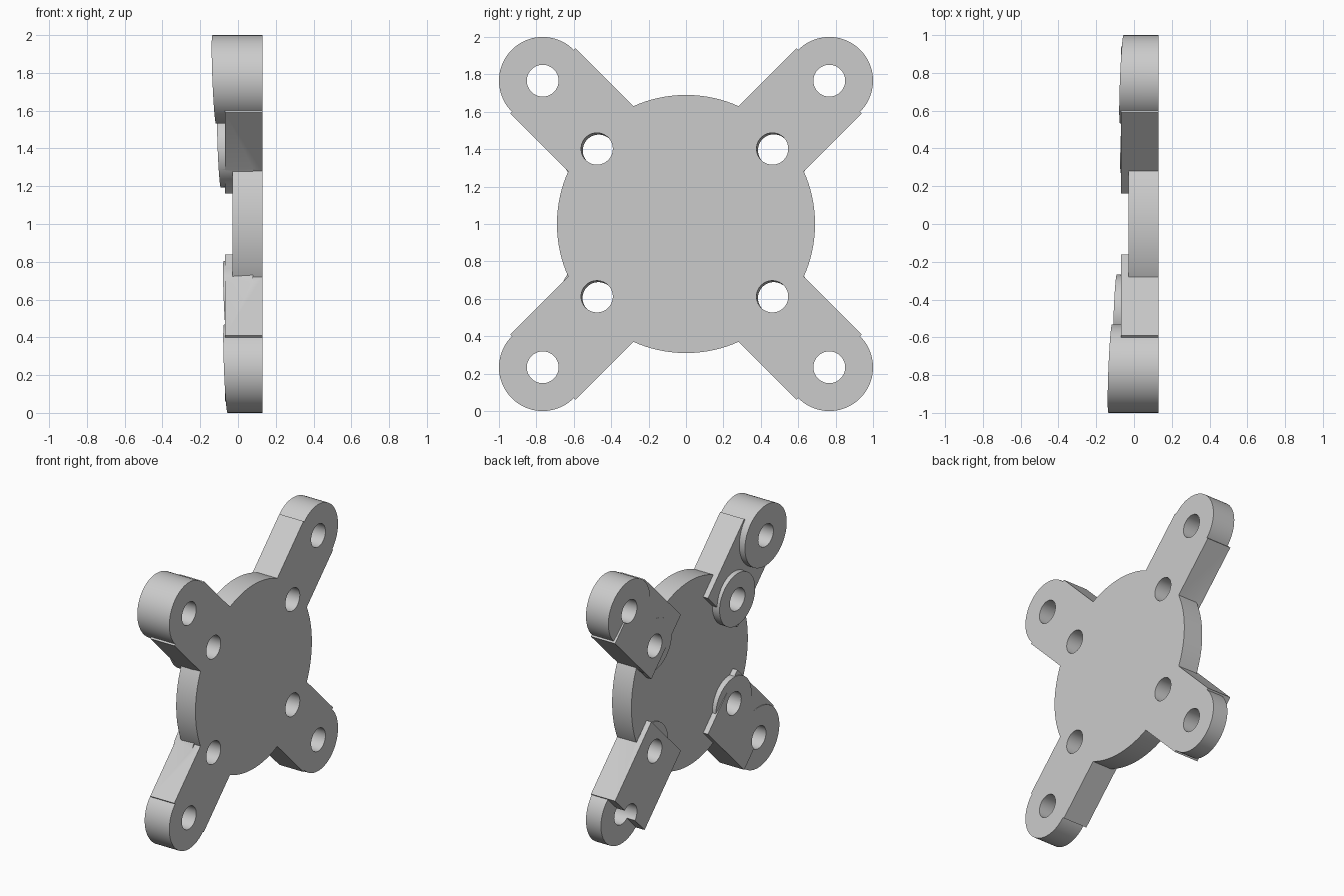
import bpy, bmesh, math

if "Cube" in bpy.data.objects:
    bpy.data.objects.remove(bpy.data.objects["Cube"])

FRONT = 0.13      # flat mounting face
ARM_BACK = -0.07
DISC_BACK = -0.03
TILT = 0.04       # slope of the plane that trims the bosses

grey = bpy.data.materials.new("plain grey")
grey.use_nodes = True
grey.diffuse_color = (0.6, 0.6, 0.6, 1)
grey.node_tree.nodes["Principled BSDF"].inputs["Base Color"].default_value = (0.6, 0.6, 0.6, 1)


def boss_back(y, z):
    """Tilted plane shared by the backs of all bosses."""
    return -0.065 + TILT * (y - z)


def circle(cy, cz, r, n=64):
    steps = [2 * math.pi * (i + 0.5) / n for i in range(n)]
    return [(cy + r * math.cos(a), cz + r * math.sin(a)) for a in steps]


def prism(name, outline, back, front=FRONT, lean=0):
    """Extrude a (y, z) outline along x; back is a number or a rule."""
    bm = bmesh.new()
    rings = []
    for end in (back, front):
        ring = []
        for y, z in outline:
            x = end(y, z) if callable(end) else end
            shift = lean * (x + 0.05)
            ring.append(bm.verts.new((x, y - shift, z + shift + 1)))
        rings.append(ring)
    a, b = rings
    bm.faces.new(a)
    bm.faces.new(b)
    for i in range(len(a)):
        j = (i + 1) % len(a)
        bm.faces.new((a[i], a[j], b[j], b[i]))
    bmesh.ops.recalc_face_normals(bm, faces=bm.faces)
    mesh = bpy.data.meshes.new(name)
    bm.to_mesh(mesh)
    bm.free()
    mesh.materials.append(grey)
    obj = bpy.data.objects.new(name, mesh)
    bpy.context.scene.collection.objects.link(obj)
    return obj


def combine(target, tool, operation):
    """Apply a boolean and discard the tool."""
    mod = target.modifiers.new("combine", "BOOLEAN")
    mod.operation = operation
    mod.solver = "EXACT"
    mod.object = tool
    bpy.context.view_layer.objects.active = target
    bpy.ops.object.modifier_apply(modifier=mod.name)
    bpy.data.objects.remove(tool)


# Central disc
plate = prism("mounting_plate", circle(0, 0, 0.69, 128), DISC_BACK)

holes = []
for sy in (-1, 1):
    for sz in (-1, 1):
        # Diagonal arm
        d = math.sqrt(0.5)
        corners = [(0.474, -0.2475), (1.083, -0.2475), (1.083, 0.2475), (0.474, 0.2475)]
        outline = [(sy * d * (u - v), sz * d * (u + v)) for u, v in corners]
        combine(plate, prism("arm", outline, ARM_BACK), "UNION")

        # Outer boss, straight, and inner boss, square to the tilted plane
        outer = (sy * 0.766, sz * 0.766)
        inner = (sy * 0.469, sz * 0.395)
        combine(plate, prism("outer_boss", circle(*outer, 0.234), boss_back), "UNION")
        combine(plate, prism("inner_boss", circle(*inner, 0.2), boss_back, 0.08, TILT), "UNION")

        holes.append(prism("outer_hole", circle(*outer, 0.085, 48), -0.3, 0.3))
        holes.append(prism("inner_hole", circle(*inner, 0.085, 48), -0.3, 0.3, TILT))

# Screw holes
for hole in holes:
    hole.hide_render = True
    combine(plate, hole, "DIFFERENCE")

# Smooth rims, sharp edges
bpy.ops.object.select_all(action="DESELECT")
plate.select_set(True)
bpy.context.view_layer.objects.active = plate
bpy.ops.object.shade_smooth_by_angle(angle=math.radians(25))
